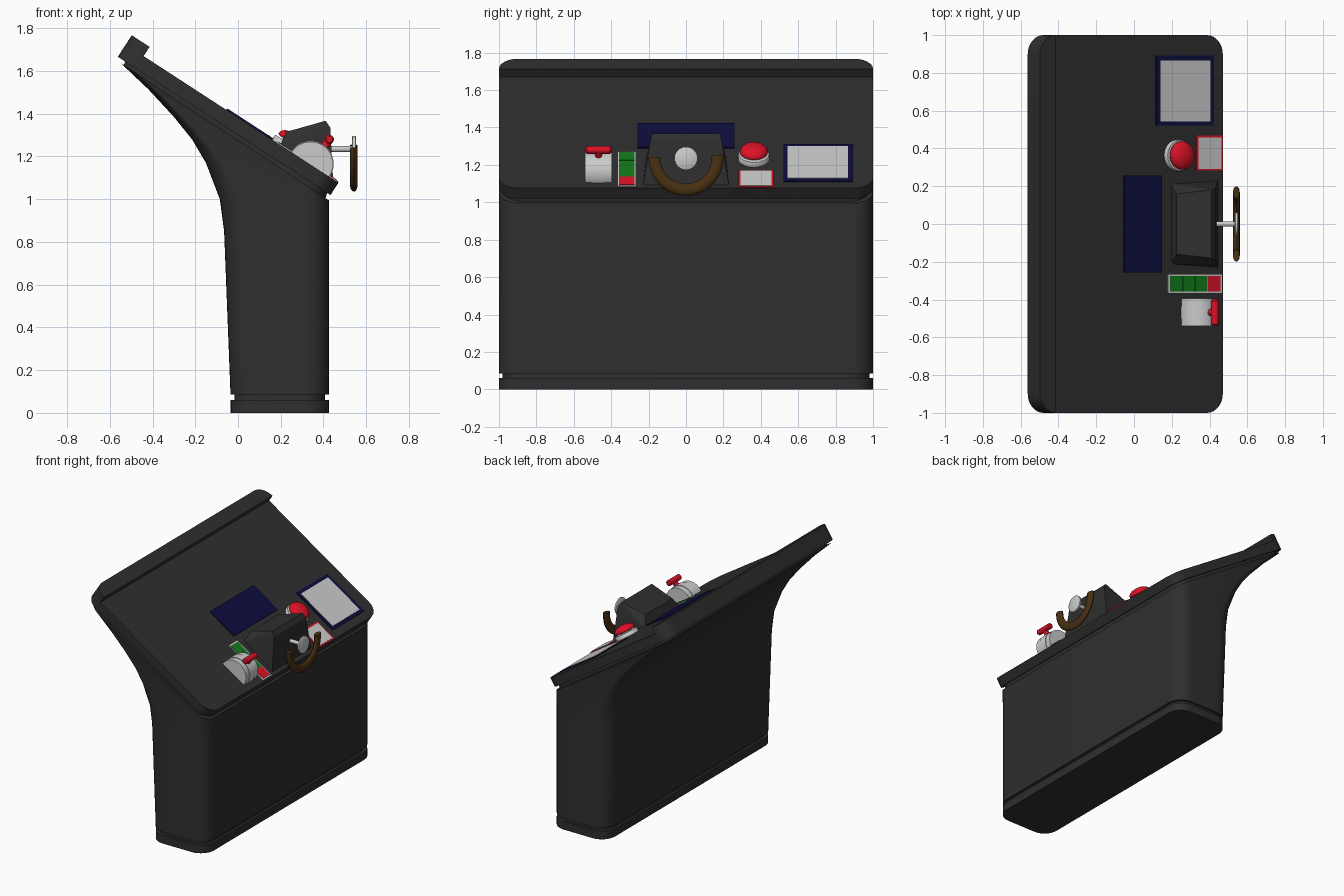
import bpy, bmesh, math
from mathutils import Matrix, Vector

if "Cube" in bpy.data.objects:
    bpy.data.objects.remove(bpy.data.objects["Cube"])


def material(name, rgb):
    m = bpy.data.materials.new(name)
    m.diffuse_color = (*rgb, 1)
    m.use_nodes = True
    m.node_tree.nodes["Principled BSDF"].inputs["Base Color"].default_value = m.diffuse_color
    return m


CHARCOAL = material("charcoal", (0.028, 0.028, 0.028))
NAVY = material("navy", (0.004, 0.004, 0.05))
GREY = material("light grey", (0.6, 0.6, 0.6))
RED = material("red", (0.72, 0.006, 0.02))
GREEN = material("green", (0.006, 0.2, 0.01))
BROWN = material("brown", (0.065, 0.03, 0.006))

# Sloping panel frame: local x runs down the slope, z is the panel normal
ANG = math.radians(33.03)
PANEL = Matrix.Translation((0.47, 0, 1.077)) @ Matrix.Rotation(ANG, 4, 'Y')


def finish(name, bm, mat, matrix=None, angle=35):
    if matrix:
        bm.transform(matrix)
    bmesh.ops.recalc_face_normals(bm, faces=bm.faces)
    me = bpy.data.meshes.new(name)
    bm.to_mesh(me)
    bm.free()
    me.shade_smooth()
    me.set_sharp_from_angle(angle=math.radians(angle))
    me.materials.append(mat)
    ob = bpy.data.objects.new(name, me)
    bpy.context.collection.objects.link(ob)
    return ob


def loft(name, rings, mat, matrix=None, angle=35, closed=False):
    bm = bmesh.new()
    vs = [[bm.verts.new(p) for p in r] for r in rings]
    n = len(vs[0])
    for a, b in zip(vs, vs[1:]):
        for i in range(n):
            bm.faces.new((a[i], a[(i + 1) % n], b[(i + 1) % n], b[i]))
    bm.faces.new(vs[0])
    bm.faces.new(vs[-1])
    return finish(name, bm, mat, matrix, angle)


def rounded(x0, x1, y0, y1, r, steps=8):
    pts = []
    for k, (cx, cy) in enumerate(((x1 - r, y1 - r), (x0 + r, y1 - r), (x0 + r, y0 + r), (x1 - r, y0 + r))):
        for i in range(steps + 1):
            a = math.pi / 2 * (k + i / steps)
            pts.append((cx + r * math.cos(a), cy + r * math.sin(a)))
    return pts


def section(xb, zb, xf, zf, inset=0.0):
    """Rounded cross-section from a back point to a front point."""
    b, f = Vector((xb, 0, zb)), Vector((xf, 0, zf))
    L = (f - b).length
    d = (f - b) / L
    return [b + d * s + Vector((0, y, 0))
            for s, y in rounded(inset, L - inset, -1 + inset, 1 - inset, 0.11)]


def plate(name, x0, x1, y0, y1, h, mat):
    """Thin plate on the panel, given its plan-view extent."""
    c = math.cos(ANG)
    a, b = (x0 - 0.47) / c, (x1 - 0.47) / c
    q = [(a, y0), (b, y0), (b, y1), (a, y1)]
    return loft(name, [[(x, y, z) for x, y in q] for z in (-0.004, h)], mat, PANEL)


def rod(name, p, q, profile, mat, n=32, angle=35):
    """Turned part from p towards q; profile is (distance fraction, radius)."""
    p, q = Vector(p), Vector(q)
    rot = (q - p).to_track_quat('Z', 'Y').to_matrix()
    rings = [[p + (q - p) * t + rot @ Vector((r * math.cos(2 * math.pi * i / n),
              r * math.sin(2 * math.pi * i / n), 0)) for i in range(n)] for t, r in profile]
    return loft(name, rings, mat, None, angle)


# Pedestal: plinth, recessed groove, flaring column, recessed neck under the panel
g = 0.018
loft("pedestal", [
    section(-.035, 0, .425, 0), section(-.035, .06, .425, .06),
    section(-.035, .06, .425, .06, g), section(-.035, .085, .425, .085, g),
    section(-.035, .085, .425, .085), section(-.065, .85, .425, .85),
    section(-.085, 1.0, .425, .9), section(-.15, 1.17, .425, .935),
    section(-.215, 1.28, .425, .955), section(-.3, 1.385, .425, .97),
    section(-.42, 1.515, .425, .982), section(-.55, 1.638, .425, .995),
    section(-.55, 1.638, .425, .995, g), section(-.54, 1.66, .435, 1.03, g)], CHARCOAL)

# Sloping panel slab and raised upper lip
outline = rounded(-1.187, 0, -1, 1, 0.1)
loft("panel_slab", [[(x, y, z) for x, y in outline] for z in (-0.0685, 0)], CHARCOAL, PANEL)
lip = [p for p in outline if p[0] < -1.0875] + [(-1.0875, -1), (-1.0875, 1)]
loft("panel_lip", [[(x, y, z) for x, y in lip] for z in (-0.06, 0.0515)], CHARCOAL, PANEL)

# Screens, labels and indicator strip
plate("centre_screen", -.055, .145, -.258, .258, .008, NAVY)
plate("chart_frame", .115, .42, .522, .892, .006, NAVY)
plate("chart_sheet", .136, .40, .543, .866, .009, GREY)
plate("notice_frame", .328, .468, .282, .468, .005, RED)
plate("notice_sheet", .338, .460, .292, .458, .008, GREY)
plate("indicator_frame", .178, .462, -.366, -.268, .005, GREY)
for i in range(4):
    x = .187 + i * .067
    plate(f"indicator_cell_{i + 1}", x, x + .065, -.358, -.276, .008, RED if i == 3 else GREEN)

# Steering housing
bm = bmesh.new()
for x, z, w in ((.19, 1.235, .215), (.225, 1.315, .16), (.41, 1.367, .18), (.432, 1.335, .19),
                (.445, 1.09, .23), (.41, 1.09, .23)):
    for s in (-1, 1):
        bm.verts.new((x, s * w, z))
bmesh.ops.convex_hull(bm, input=bm.verts)
finish("steering_housing", bm, CHARCOAL, None, 20)

# Steering column, hub and half-ring wheel
HZ = 1.235
rod("steering_shaft", (.42, 0, HZ), (.55, 0, HZ), [(0, .014), (1, .014)], GREY, 16)
rod("steering_hub", (.533, 0, HZ), (.553, 0, HZ), [(0, .055), (.2, .062), (.8, .062), (1, .055)], GREY)
rings = []
for i in range(33):
    a = math.radians(184 - i * 188 / 32 + 180 - 2 + 0) + math.radians(4)
    ring = []
    for k in range(12):
        t = 2 * math.pi * k / 12
        r = .168 + .032 * math.cos(t)
        ring.append((.542 + .018 * math.sin(t), r * math.cos(a), HZ + r * math.sin(a)))
    rings.append(ring)
loft("steering_wheel", rings, BROWN, None, 45)

# Throttle drum and T-shaped lever
rod("throttle_drum", (.34, -.54, 1.165), (.34, -.395, 1.165), [(0, .104), (1, .104)], GREY, 48)
rod("throttle_track", (.34, -.5, 1.165), (.34, -.437, 1.165), [(0, .108), (1, .108)], GREY, 48)
rod("throttle_stem", (.35, -.468, 1.175), (.43, -.468, 1.28), [(0, .024), (1, .018)], RED, 16)
rod("throttle_handle", (.428, -.538, 1.28), (.428, -.398, 1.28),
    [(0, .014), (.06, .021), (.94, .021), (1, .014)], RED, 20)

# Emergency button: collar and domed cap
bx = (.23 - .47) / math.cos(ANG)
base = PANEL @ Vector((bx, .363, -.01))
top = PANEL @ Vector((bx, .363, .09))
rod("button_collar", base, top, [(0, .084), (.32, .084), (.38, .08), (.38, .045), (.55, .045)], GREY)
dome = [(.45, .066), (.5, .074)] + [(.56 + .38 * math.sin(math.radians(a)), .075 * math.cos(math.radians(a)))
                                    for a in (0, 20, 40, 60, 78)]
rod("button_cap", base, top, dome, RED, 32, 50)
